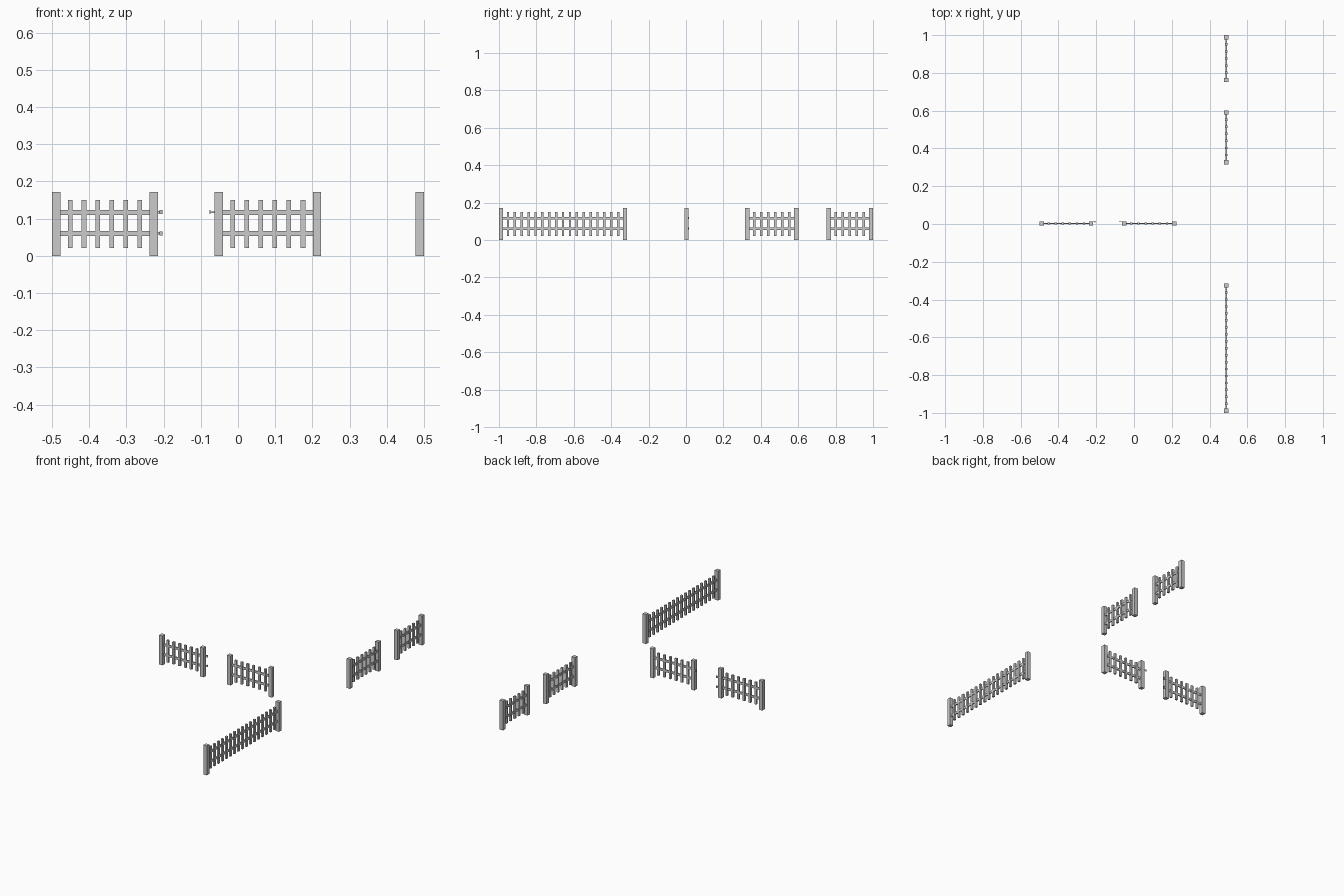
import bpy, math

if "Cube" in bpy.data.objects:
    bpy.data.objects.remove(bpy.data.objects["Cube"])

STEP = 0.0374


def box(name, center, size):
    bpy.ops.mesh.primitive_cube_add(size=1, location=center)
    o = bpy.context.object
    o.name = name
    o.scale = size
    bpy.ops.object.transform_apply(location=False, rotation=False, scale=True)
    return o


def fence(name, axis, fixed, start, end, count):
    """Posts at start and end, with rails and pickets between them."""
    def part(label, t, z, length, thick, height):
        if axis == 'x':
            box(f"{name}_{label}", (t, fixed, z), (length, thick, height))
        else:
            box(f"{name}_{label}", (fixed, t, z), (thick, length, height))

    # End posts
    for t in (start, end):
        part("post", t, 0.0855, 0.0225, 0.0225, 0.171)
    # Rails
    for z in (0.0595, 0.1165):
        part("rail", (start + end) / 2, z, end - start - 0.02, 0.006, 0.0135)
    # Pickets
    step = (end - start) / (count + 1)
    for i in range(1, count + 1):
        part("picket", start + i * step, 0.0855, 0.0125, 0.0115, 0.129)


# Fence runs
fence("left_fence", 'x', 0.002, -0.489, -0.227, 6)
fence("middle_fence", 'x', 0.002, -0.052, 0.2125, 6)
fence("long_side_fence", 'y', 0.4885, -0.9887, -0.326, 17)
fence("short_side_fence", 'y', 0.4885, 0.3275, 0.590, 6)
fence("end_side_fence", 'y', 0.4885, 0.763, 0.9887, 5)

# Gate hinges on the left opening post
for z in (0.0605, 0.1175):
    box("hinge_plate", (-0.213, 0.0125, z), (0.015, 0.003, 0.007))
    bpy.ops.mesh.primitive_cylinder_add(vertices=12, radius=0.004, depth=0.011,
                                        location=(-0.207, 0.0125, z))
    bpy.context.object.name = "hinge_pin"

# Gate latch on the right opening post
box("latch_bar", (-0.068, 0.0125, 0.1175), (0.016, 0.003, 0.004))
box("latch_catch", (-0.0755, 0.0125, 0.1175), (0.003, 0.005, 0.010))
